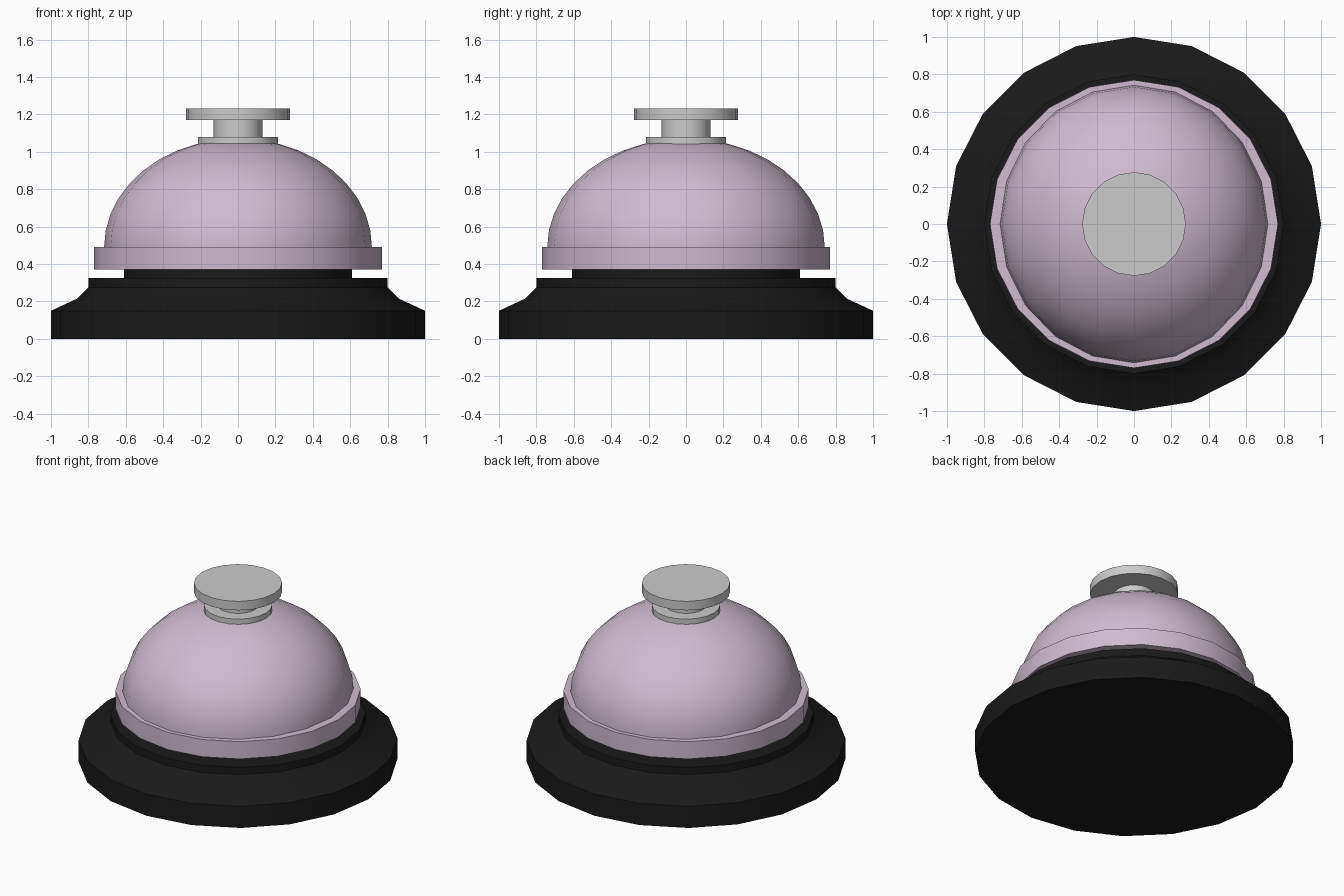
import bpy, bmesh, math

if "Cube" in bpy.data.objects:
    bpy.data.objects.remove(bpy.data.objects["Cube"])

SIDES = 20


def material(name, rgb):
    m = bpy.data.materials.new(name)
    m.diffuse_color = (*rgb, 1)
    m.use_nodes = True
    m.node_tree.nodes["Principled BSDF"].inputs["Base Color"].default_value = m.diffuse_color
    return m


def lathe(name, profile, mat=None, x_scale=1.0):
    """Revolve (radius, z) points, listed bottom to top, and cap both ends."""
    bm = bmesh.new()
    rings = []
    for r, z in profile:
        rings.append([bm.verts.new((r * x_scale * math.cos(2 * math.pi * i / SIDES),
                                    r * math.sin(2 * math.pi * i / SIDES), z))
                      for i in range(SIDES)])
    for low, high in zip(rings, rings[1:]):
        for i in range(SIDES):
            j = (i + 1) % SIDES
            bm.faces.new((low[i], low[j], high[j], high[i]))
    bm.faces.new(rings[0][::-1])
    bm.faces.new(rings[-1])
    mesh = bpy.data.meshes.new(name)
    bm.to_mesh(mesh)
    bm.free()
    ob = bpy.data.objects.new(name, mesh)
    bpy.context.collection.objects.link(ob)
    if mat:
        mesh.materials.append(mat)
    bpy.ops.object.select_all(action='DESELECT')
    ob.select_set(True)
    bpy.context.view_layer.objects.active = ob
    bpy.ops.object.shade_smooth_by_angle(angle=math.radians(30))
    return ob


black = material("black", (0.01, 0.01, 0.01))
mauve = material("mauve", (0.62, 0.5, 0.62))

# Stepped base with the narrow collar under the bell
lathe("base", [(1, 0), (1, 0.15), (0.86, 0.215), (0.80, 0.275), (0.80, 0.325),
               (0.61, 0.325), (0.61, 0.38)], black)

# Bell rim
lathe("bell_rim", [(0.77, 0.37), (0.77, 0.49)], mauve)

# Bell dome, slightly narrower across x
arc = [math.radians(90) * i / 10 for i in range(10)]
dome = [(0.742, 0.45)] + [(0.742 * math.cos(a), 0.49 + 0.58 * math.sin(a)) for a in arc]
lathe("bell_dome", dome, mauve, x_scale=0.965)

# Push button: washer, stem and cap
lathe("button_washer", [(0.215, 1.035), (0.215, 1.08)])
lathe("button_stem", [(0.13, 1.07), (0.13, 1.175)])
lathe("button_cap", [(0.277, 1.17), (0.277, 1.232)])
